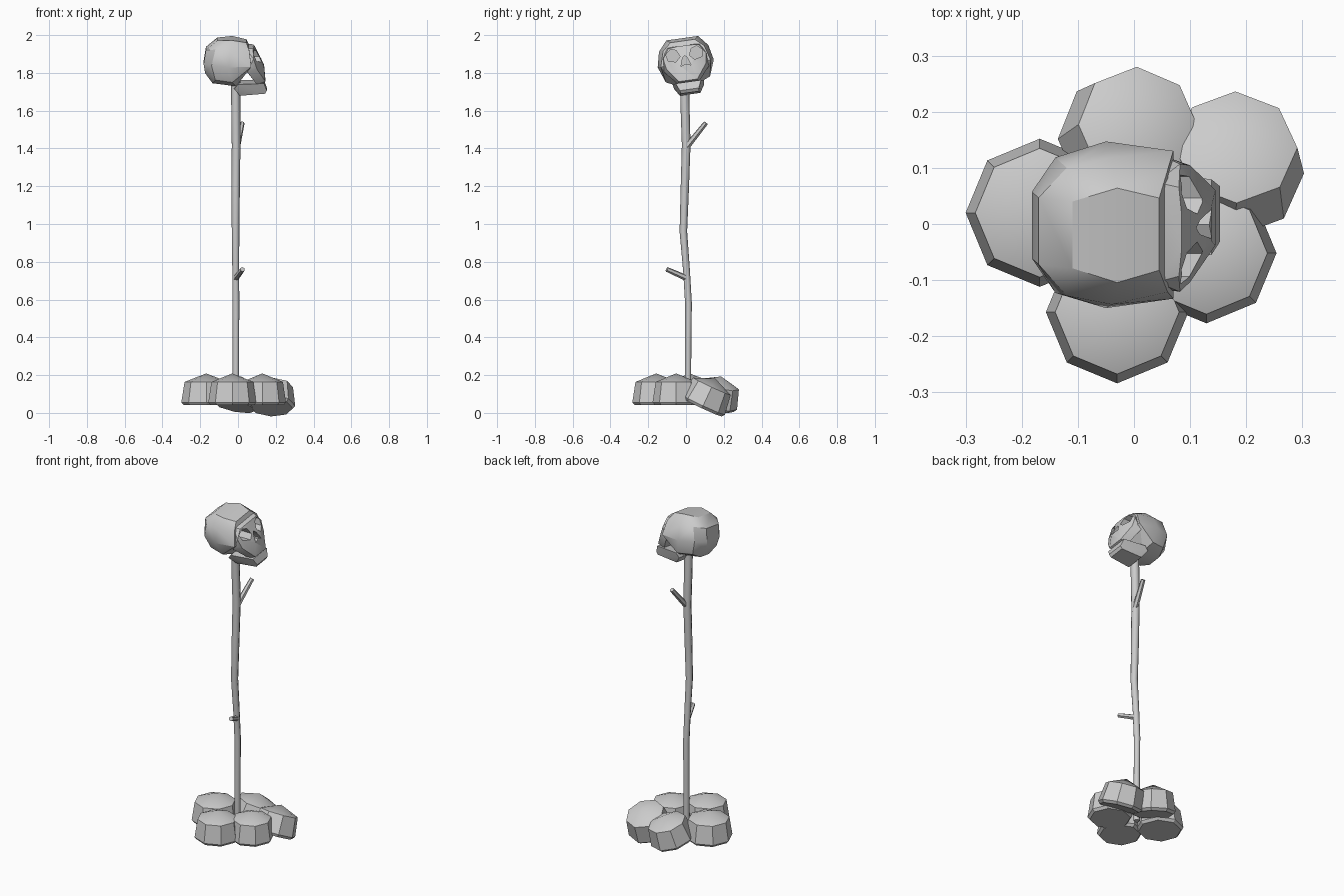
import bpy, bmesh, math
from mathutils import Vector, Matrix

if "Cube" in bpy.data.objects:
    bpy.data.objects.remove(bpy.data.objects["Cube"])

def finish(name, bm, angle=30):
    bmesh.ops.recalc_face_normals(bm, faces=bm.faces[:])
    me = bpy.data.meshes.new(name)
    bm.to_mesh(me)
    bm.free()
    ob = bpy.data.objects.new(name, me)
    bpy.context.collection.objects.link(ob)
    smooth(ob, angle)
    return ob

def smooth(ob, angle=30):
    bpy.ops.object.select_all(action='DESELECT')
    ob.select_set(True)
    bpy.context.view_layer.objects.active = ob
    bpy.ops.object.shade_smooth_by_angle(angle=math.radians(angle))

def hull(name, half):
    """Convex low-poly solid from points mirrored across y."""
    bm = bmesh.new()
    for x, y, z in half:
        for s in (1, -1):
            bm.verts.new((x, s * y, z))
    r = bmesh.ops.convex_hull(bm, input=bm.verts[:])
    junk = [v for v in bm.verts if not v.link_faces]
    bmesh.ops.delete(bm, geom=junk, context='VERTS')
    bmesh.ops.dissolve_limit(bm, angle_limit=math.radians(3), verts=bm.verts[:], edges=bm.edges[:])
    return finish(name, bm)

def prism(name, outline, x0, x1):
    """Cutter: (y, z) outline extruded along x."""
    bm = bmesh.new()
    a = [bm.verts.new((x0, y, z)) for y, z in outline]
    b = [bm.verts.new((x1, y, z)) for y, z in outline]
    n = len(a)
    bm.faces.new(a)
    bm.faces.new(b)
    for i in range(n):
        bm.faces.new((a[i], a[(i + 1) % n], b[(i + 1) % n], b[i]))
    return finish(name, bm)

def boolean(ob, other, op):
    m = ob.modifiers.new("bool", 'BOOLEAN')
    m.operation, m.object, m.solver = op, other, 'EXACT'
    bpy.ops.object.select_all(action='DESELECT')
    ob.select_set(True)
    bpy.context.view_layer.objects.active = ob
    # apply ahead of any smoothing modifier
    bpy.ops.object.modifier_move_to_index(modifier=m.name, index=0)
    bpy.ops.object.modifier_apply(modifier=m.name)
    bpy.data.objects.remove(other)

def stick(name, pts, sides=8):
    """Tapered stick through (x, y, z, radius) points."""
    bm = bmesh.new()
    rings = []
    P = [Vector(p[:3]) for p in pts]
    for i, p in enumerate(P):
        d = (P[min(i + 1, len(P) - 1)] - P[max(i - 1, 0)]).normalized()
        u = d.cross(Vector((0, 1, 0.3))).normalized()
        v = d.cross(u)
        rings.append([bm.verts.new(p + pts[i][3] * (u * math.cos(t) + v * math.sin(t)))
                      for t in (2 * math.pi * k / sides for k in range(sides))])
    for a, b in zip(rings, rings[1:]):
        for k in range(sides):
            bm.faces.new((a[k], a[(k + 1) % sides], b[(k + 1) % sides], b[k]))
    bm.faces.new(rings[0])
    bm.faces.new(rings[-1])
    return finish(name, bm, 50)

def rock(name, loc, r, tilt_axis=(1, 0, 0), tilt=0):
    """Eight-sided stone: flat bottom, drafted sides, shallow domed top."""
    bm = bmesh.new()
    rings = []
    for f, z in ((0.9, -0.083), (1.0, -0.068), (0.87, 0.04)):
        rings.append([bm.verts.new((r * f * math.cos(k * math.pi / 4), r * f * math.sin(k * math.pi / 4), z))
                      for k in range(8)])
    for a, b in zip(rings, rings[1:]):
        for k in range(8):
            bm.faces.new((a[k], a[(k + 1) % 8], b[(k + 1) % 8], b[k]))
    bm.faces.new(rings[0][::-1])
    top = bm.verts.new((0, 0, 0.085))
    for k in range(8):
        bm.faces.new((rings[2][k], rings[2][(k + 1) % 8], top))
    bm.transform(Matrix.Translation(loc) @ Matrix.Rotation(math.radians(tilt), 4, tilt_axis))
    return finish(name, bm, 32)

# Ring of stones at the foot
rock("stone_left", (-0.168, 0.02, 0.124), 0.132)
rock("stone_front", (-0.03, -0.157, 0.124), 0.127)
rock("stone_right", (0.129, -0.052, 0.124), 0.125)
rock("stone_back", (0.0, 0.165, 0.112), 0.125, (-1, 0.8, 0), 18)
rock("stone_back_right", (0.18, 0.12, 0.104), 0.126, (-1, 0.1, 0), 25)

# Pole with two twig stubs
stick("pole", [(-0.011, 0.01, 0.05, 0.017), (-0.011, 0.011, 0.35, 0.017), (-0.011, 0.013, 0.58, 0.018),
               (-0.012, 0.003, 0.75, 0.018), (-0.013, -0.014, 0.96, 0.02), (-0.012, -0.006, 1.2, 0.022),
               (-0.01, 0.001, 1.42, 0.023), (-0.012, -0.006, 1.65, 0.024), (-0.012, -0.008, 1.78, 0.024)])
stick("twig_upper", [(-0.005, 0.005, 1.41, 0.017), (0.022, 0.105, 1.535, 0.013)], 6)
stick("twig_lower", [(-0.01, 0.0, 0.715, 0.016), (0.024, -0.102, 0.76, 0.013)], 6)

# Skull: cranium and face hulls, joined
skull = hull("skull", [
    (-0.11, 0.06, 1.98), (-0.03, 0.085, 1.985), (0.045, 0.065, 1.97),
    (-0.17, 0.06, 1.93), (-0.12, 0.115, 1.94), (-0.04, 0.132, 1.93), (0.06, 0.11, 1.93),
    (-0.182, 0.06, 1.855), (-0.14, 0.122, 1.855), (-0.05, 0.15, 1.85), (0.07, 0.133, 1.85),
    (-0.174, 0.05, 1.805), (-0.12, 0.10, 1.775), (-0.03, 0.118, 1.765),
    (-0.135, 0.04, 1.75), (-0.01, 0.05, 1.735)])
face = hull("face", [
    (0.04, 0.09, 1.945), (0.08, 0.08, 1.94), (0.085, 0.03, 1.945), (0.082, 0.115, 1.89),
    (0.10, 0.105, 1.835), (0.05, 0.12, 1.82), (0.115, 0.05, 1.885), (0.138, 0.03, 1.84),
    (0.145, 0.05, 1.76), (0.10, 0.055, 1.745), (0.04, 0.04, 1.82)])
boolean(skull, face, 'UNION')

# Eye sockets and nose opening
for s in (1, -1):
    eye = [(0.025, 1.89), (0.04, 1.925), (0.07, 1.935), (0.098, 1.91), (0.09, 1.875), (0.05, 1.865)]
    boolean(skull, prism("eye_cutter", [(s * y, z) for y, z in eye], 0.03, 0.25), 'DIFFERENCE')
boolean(skull, prism("nose_cutter", [(0, 1.893), (0.013, 1.88), (0.027, 1.838), (0, 1.848), (-0.027, 1.838),
                                     (-0.013, 1.88)], 0.07, 0.25), 'DIFFERENCE')
smooth(skull, 30)

# Jaw
jaw = hull("jaw", [
    (0.138, 0.068, 1.752), (0.153, 0.05, 1.712), (0.143, 0.048, 1.695), (0.01, 0.055, 1.685),
    (-0.02, 0.08, 1.725), (0.0, 0.085, 1.75)])

# Slight sideways lean of the head
lean = Matrix.Translation((0, 0, 1.84)) @ Matrix.Rotation(math.radians(8), 4, 'X') @ Matrix.Translation((0, 0, -1.84))
for ob in (skull, jaw):
    ob.data.transform(lean)
